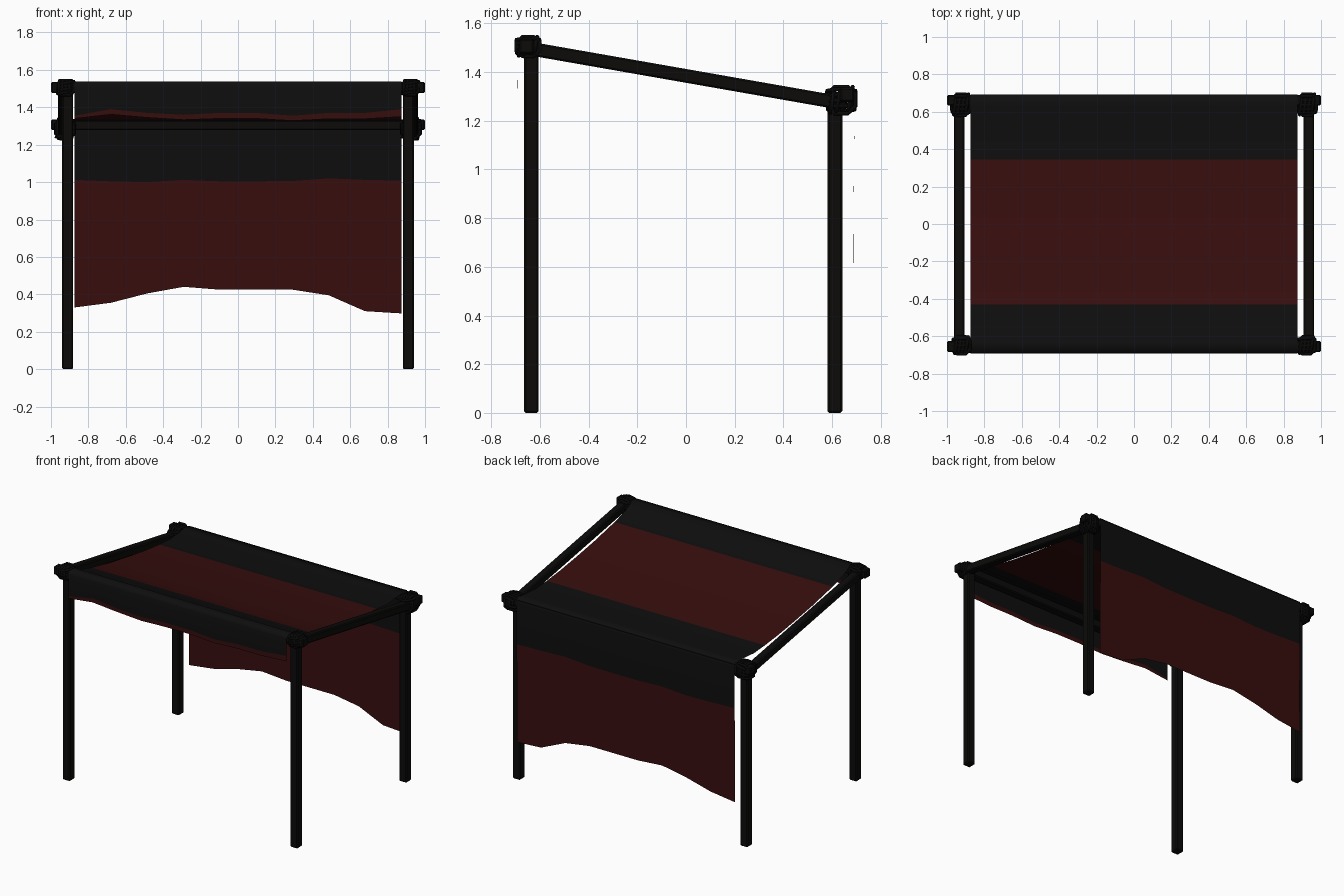
import bpy, bmesh, math
from mathutils import Vector

if "Cube" in bpy.data.objects:
    bpy.data.objects.remove(bpy.data.objects["Cube"], do_unlink=True)


def material(name, color):
    m = bpy.data.materials.new(name)
    m.use_nodes = True
    m.diffuse_color = (*color, 1)
    bsdf = m.node_tree.nodes["Principled BSDF"]
    bsdf.inputs["Base Color"].default_value = (*color, 1)
    bsdf.inputs["Roughness"].default_value = 0.9
    return m


WOOD = material("black wood", (0.0035, 0.0033, 0.003))
ROPE = material("dark rope", (0.0028, 0.0026, 0.0025))
BLACK = material("black cloth", (0.0043, 0.0043, 0.0043))
RED = material("deep red cloth", (0.038, 0.0042, 0.0042))


def add_mesh(name, bm, *mats):
    me = bpy.data.meshes.new(name)
    bm.to_mesh(me)
    bm.free()
    ob = bpy.data.objects.new(name, me)
    bpy.context.collection.objects.link(ob)
    for m in mats:
        me.materials.append(m)
    return ob


def beam(name, a, b, width=0.06):
    """Square timber with chamfered edges running from a to b."""
    a, b = Vector(a), Vector(b)
    d = b - a
    bm = bmesh.new()
    bmesh.ops.create_cube(bm, size=1)
    bmesh.ops.scale(bm, verts=bm.verts, vec=(width, width, d.length))
    bmesh.ops.bevel(bm, geom=bm.edges[:], offset=0.007, segments=1, affect='EDGES')
    ob = add_mesh(name, bm, WOOD)
    ob.location = (a + b) / 2
    # keep the timber's sides upright
    if abs(d.x) > 0.1:
        ob.rotation_euler = (0, math.pi / 2, 0)
    elif abs(d.y) > 0.1:
        ob.rotation_euler = (math.atan2(-d.y, d.z), 0, 0)
    return ob


def lashing(name, centre, half):
    """Rope wound round a joint: skewed loops about each of the three axes."""
    cu = bpy.data.curves.new(name, 'CURVE')
    cu.dimensions = '3D'
    cu.bevel_depth = 0.009
    cu.bevel_resolution = 1
    for axis in range(3):
        u, v = (axis + 1) % 3, (axis + 2) % 3
        for i in range(4):
            t = (i - 1.5) / 1.5
            grow = 0.95 + 0.05 * (i % 2)
            sp = cu.splines.new('POLY')
            sp.points.add(7)
            sp.use_cyclic_u = True
            for k, p in enumerate(sp.points):
                ang = (k + 0.5) * math.pi / 4
                co = Vector(centre)
                co[u] += half[u] * grow * max(-1, min(1, 1.2 * math.cos(ang)))
                co[v] += half[v] * grow * max(-1, min(1, 1.2 * math.sin(ang)))
                co[axis] += half[axis] * (0.62 * t + 0.2 * math.cos(ang))
                p.co = (*co, 1)
    ob = bpy.data.objects.new(name, cu)
    bpy.context.collection.objects.link(ob)
    cu.materials.append(ROPE)
    return ob


# Timber frame: four posts, two sloping side rails, two cross beams
for side, s in (("left", 1), ("right", -1)):
    beam(f"front_{side}_post", (s * 0.911, -0.635, 0), (s * 0.911, -0.635, 1.5))
    beam(f"back_{side}_post", (s * 0.911, 0.612, 0), (s * 0.911, 0.612, 1.31))
    beam(f"{side}_rail", (s * 0.935, -0.66, 1.5), (s * 0.935, 0.66, 1.269), 0.056)
    lashing(f"front_{side}_lashing", (s * 0.922, -0.649, 1.505), (0.045, 0.047, 0.04))
    lashing(f"back_{side}_lashing", (s * 0.925, 0.638, 1.285), (0.05, 0.058, 0.055))
beam("front_cross_beam", (-1, -0.655, 1.506), (1, -0.655, 1.506))
beam("back_cross_beam", (-1, 0.662, 1.307), (1, 0.662, 1.307), 0.058)

# Cloth: one strip from the front valance, over the roof, down the back
HEM = [1.34, 1.362, 1.345, 1.333, 1.34, 1.34, 1.328, 1.338, 1.338, 1.35]
HEM_TOP = [1.355, 1.39, 1.37, 1.36, 1.37, 1.37, 1.355, 1.37, 1.37, 1.39]
BAND = [1.012, 1.004, 1.0, 1.012, 1.004, 1.004, 1.006, 1.02, 1.012, 1.008]
END = [0.33, 0.355, 0.405, 0.44, 0.425, 0.425, 0.425, 0.395, 0.31, 0.298]
COLS = len(END)
MID = [(a + b) / 2 for a, b in zip(BAND, END)]

# rows: y, height (single or per column), material of the panel that follows
rows = [
    (-0.691, HEM, 1), (-0.692, HEM_TOP, 0), (-0.691, 1.51, 0), (-0.684, 1.537, 0),
    (-0.63, 1.538, 0), (-0.55, 1.497, 0), (-0.43, 1.463, 1), (-0.2, 1.414, 1),
    (0.0, 1.38, 1), (0.2, 1.35, 1), (0.345, 1.334, 0), (0.47, 1.325, 0),
    (0.63, 1.338, 0), (0.688, 1.338, 0), (0.693, 1.31, 0), (0.69, BAND, 1),
    (0.687, MID, 1), (0.688, END, 1),
]
bm = bmesh.new()
grid = []
for y, z, _ in rows:
    grid.append([bm.verts.new((-0.873 + 1.746 * c / (COLS - 1), y,
                               z[c] if isinstance(z, list) else z))
                 for c in range(COLS)])
for r in range(len(rows) - 1):
    for c in range(COLS - 1):
        f = bm.faces.new((grid[r][c], grid[r][c + 1], grid[r + 1][c + 1], grid[r + 1][c]))
        f.material_index = rows[r][2]
        f.smooth = True
add_mesh("canopy_cloth", bm, BLACK, RED)
